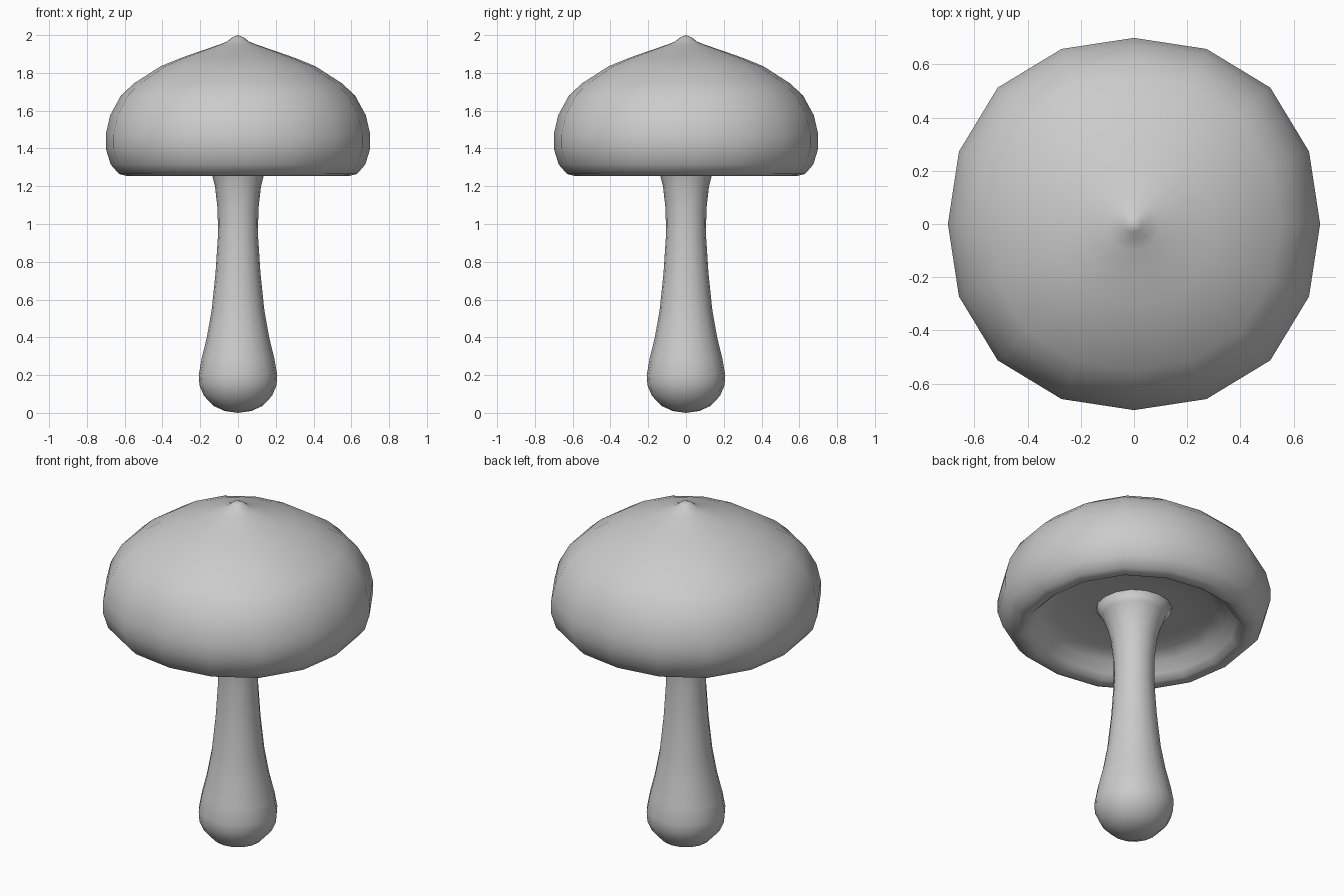
import bpy, bmesh, math

if "Cube" in bpy.data.objects:
    bpy.data.objects.remove(bpy.data.objects["Cube"])

SIDES = 16


def lathe(name, profile, bulge=0.0):
    """Spin an (r, z) profile about z; bulge widens the diagonals slightly."""
    bm = bmesh.new()
    rings = []
    for r, z in profile:
        if r == 0:
            rings.append([bm.verts.new((0, 0, z))])
            continue
        ring = []
        for i in range(SIDES):
            a = 2 * math.pi * i / SIDES
            k = r * (1 + bulge * (1 - math.cos(4 * a)))
            ring.append(bm.verts.new((k * math.cos(a), k * math.sin(a), z)))
        rings.append(ring)
    for lo, hi in zip(rings, rings[1:]):
        for i in range(SIDES):
            j = (i + 1) % SIDES
            if len(lo) == 1:
                bm.faces.new((lo[0], hi[j], hi[i]))
            elif len(hi) == 1:
                bm.faces.new((lo[i], lo[j], hi[0]))
            else:
                bm.faces.new((lo[i], lo[j], hi[j], hi[i]))
    bmesh.ops.recalc_face_normals(bm, faces=bm.faces)
    for f in bm.faces:
        f.smooth = True
    mesh = bpy.data.meshes.new(name)
    bm.to_mesh(mesh)
    bm.free()
    obj = bpy.data.objects.new(name, mesh)
    bpy.context.collection.objects.link(obj)
    return obj


# Stem: bulbous foot, slim waist, flared top
lathe("stem", [
    (0, 0), (0.07, 0.01), (0.13, 0.037), (0.18, 0.09), (0.204, 0.145),
    (0.208, 0.2), (0.192, 0.29), (0.165, 0.4), (0.14, 0.54), (0.119, 0.74),
    (0.106, 0.94), (0.108, 1.08), (0.122, 1.2), (0.14, 1.27),
    (0.168, 1.34), (0.2, 1.39), (0, 1.40)], 0.008)

# Cap: hollow underside, rounded rim, dome and pointed tip
lathe("cap", [
    (0, 1.39), (0.25, 1.388), (0.42, 1.375), (0.49, 1.345), (0.53, 1.29),
    (0.56, 1.26), (0.59, 1.255), (0.63, 1.265), (0.674, 1.315),
    (0.7, 1.4), (0.7, 1.475), (0.677, 1.575), (0.62, 1.68), (0.55, 1.745),
    (0.41, 1.835), (0.3, 1.88), (0.2, 1.915), (0.1, 1.949), (0.06, 1.965),
    (0.03, 1.988), (0, 2.0)], 0.018)
